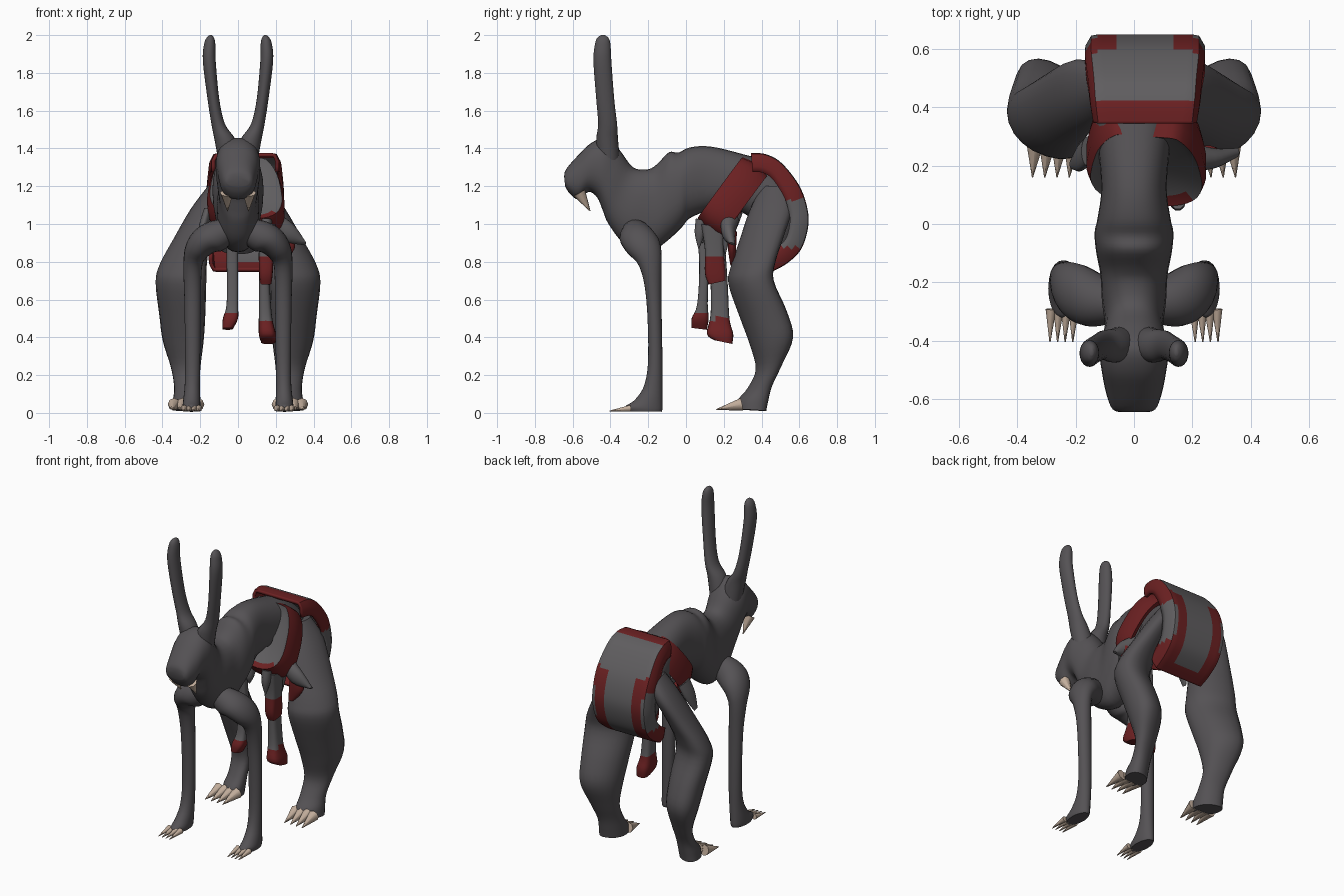
import bpy, bmesh, math
from mathutils import Vector

cube = bpy.data.objects.get("Cube")
if cube:
    bpy.data.objects.remove(cube, do_unlink=True)


def material(name, r, g, b):
    m = bpy.data.materials.new(name)
    m.use_nodes = True
    m.diffuse_color = (r, g, b, 1)
    m.node_tree.nodes["Principled BSDF"].inputs["Base Color"].default_value = (r, g, b, 1)
    return m


HIDE = material("dark grey hide", .09, .084, .09)
CLOTH = material("grey cloth", .115, .11, .115)
RED = material("deep red cloth", .15, .015, .016)
HORN = material("pale horn", .54, .42, .33)


def finish(name, bm, mats, rule=None, angle=50):
    bmesh.ops.recalc_face_normals(bm, faces=bm.faces[:])
    for f in bm.faces:
        if rule:
            f.material_index = int(rule(f.calc_center_median()))
    mesh = bpy.data.meshes.new(name)
    bm.to_mesh(mesh)
    bm.free()
    for m in mats:
        mesh.materials.append(m)
    ob = bpy.data.objects.new(name, mesh)
    bpy.context.collection.objects.link(ob)
    bpy.ops.object.select_all(action='DESELECT')
    ob.select_set(True)
    bpy.context.view_layer.objects.active = ob
    bpy.ops.object.shade_smooth_by_angle(angle=math.radians(angle))
    return ob


def smooth(points, steps=4):
    """Smooth curve passing through every given tuple."""
    out = []
    n = len(points)
    for i in range(n - 1):
        a, b, c, d = (points[min(max(i + k, 0), n - 1)] for k in (-1, 0, 1, 2))
        for s in range(steps):
            t = s / steps
            out.append([q + t / 2 * (r - p + t * (2 * p - 5 * q + 4 * r - v + t * (3 * (q - r) + v - p)))
                        for p, q, r, v in zip(a, b, c, d)])
    return out + [list(points[-1])]


def skin(bm, rings, closed=True):
    rows = [[bm.verts.new(p) for p in ring] for ring in rings]
    for a, b in zip(rows, rows[1:]):
        n = len(a)
        for i in range(n if closed else n - 1):
            j = (i + 1) % n
            bm.faces.new((a[i], a[j], b[j], b[i]))
    return rows


def loft(name, secs, mats=(HIDE,), rule=None, side=1, power=2.0, sides=20, yaw=0):
    """Sections: front y, front z, back y, back z, centre x, half width, tilt."""
    rings = []
    for y0, z0, y1, z1, x, w, tilt in smooth([tuple(s) + (0,) * (7 - len(s)) for s in secs]):
        mid = Vector((x * side, (y0 + y1) / 2, (z0 + z1) / 2))
        u = Vector((w * side, w * yaw, tilt))
        v = Vector((0, y0 - y1, z0 - z1)) / 2
        ring = []
        for k in range(sides):
            c, s = math.cos(math.tau * k / sides), math.sin(math.tau * k / sides)
            ring.append(mid + u * math.copysign(abs(c) ** (2 / power), c)
                        + v * math.copysign(abs(s) ** (2 / power), s))
        rings.append(ring)
    bm = bmesh.new()
    rows = skin(bm, rings)
    bm.faces.new(rows[0])
    bm.faces.new(rows[-1])
    return finish(name, bm, mats, rule)


def spike(name, base, tip, radius):
    base, tip = Vector(base), Vector(tip)
    axis = tip - base
    bm = bmesh.new()
    bmesh.ops.create_cone(bm, cap_ends=True, segments=8, radius1=radius, radius2=.002, depth=axis.length)
    turn = axis.to_track_quat('Z', 'Y')
    for v in bm.verts:
        v.co = turn @ v.co + (base + tip) / 2
        v.co.z = max(v.co.z, .006)
    return finish(name, bm, (HORN,))


# Head, neck and humped torso in one skin
loft("body", [
    (-.645, 1.25, -.64, 1.2, 0, .06), (-.635, 1.29, -.615, 1.16, 0, .08),
    (-.57, 1.365, -.57, 1.13, 0, .098), (-.5, 1.43, -.515, 1.17, 0, .11),
    (-.42, 1.455, -.47, 1.14, 0, .118), (-.35, 1.39, -.44, 1.07, 0, .11),
    (-.28, 1.3, -.41, 1.0, 0, .1), (-.2, 1.29, -.33, .9, 0, .11),
    (-.15, 1.32, -.2, .85, 0, .115), (-.09, 1.38, -.1, .91, 0, .13),
    (-.04, 1.378, -.02, .985, 0, .135), (.02, 1.405, .02, 1.03, 0, .125),
    (.13, 1.41, .12, 1.07, 0, .112),
    (.3, 1.37, .25, 1.08, 0, .125), (.42, 1.33, .36, 1.02, 0, .14),
    (.54, 1.23, .42, .95, 0, .15), (.59, 1.08, .45, .88, 0, .14),
    (.57, .92, .48, .84, 0, .1)], power=2.3, sides=28)

for side, tag in ((1, "left"), (-1, "right")):
    # Tall ears
    loft(tag + "_ear", [
        (-.47, 1.34, -.35, 1.34, .04, .065), (-.475, 1.45, -.36, 1.45, .07, .055),
        (-.465, 1.53, -.365, 1.53, .105, .036), (-.475, 1.66, -.38, 1.66, .13, .031),
        (-.49, 1.86, -.395, 1.86, .152, .034), (-.482, 1.95, -.4, 1.95, .15, .03),
        (-.47, 1.985, -.41, 1.985, .147, .02), (-.45, 2.0, -.43, 2.0, .145, .006)], side=side)
    # Arched forelegs
    loft(tag + "_foreleg", [
        (-.33, .97, -.21, .97, .04, .02, .06), (-.35, .935, -.17, .935, .12, .04, .075),
        (-.345, .905, -.14, .905, .18, .055, .055),
        (-.31, .85, -.13, .85, .223, .056, .03), (-.245, .77, -.13, .77, .24, .049),
        (-.21, .6, -.13, .6, .24, .044), (-.2, .3, -.125, .3, .24, .04),
        (-.22, .15, -.125, .15, .242, .04), (-.27, .07, -.125, .07, .245, .045),
        (-.32, .035, -.125, .02, .247, .047), (-.31, .008, -.13, .006, .247, .043)], side=side)
    # Heavy crooked hind legs, turned outward
    loft(tag + "_hind_leg", [
        (.4, 1.2, .54, 1.2, .11, .05), (.34, 1.07, .56, 1.09, .17, .08),
        (.285, .9, .51, .93, .245, .1), (.245, .77, .465, .8, .29, .125),
        (.235, .68, .455, .7, .302, .134), (.295, .5, .525, .54, .295, .122),
        (.345, .36, .56, .4, .29, .108), (.375, .23, .5, .25, .277, .078),
        (.33, .13, .45, .14, .27, .068), (.28, .07, .43, .06, .272, .073),
        (.27, .02, .42, .01, .275, .074)], side=side, power=2.2, yaw=.32)
    # Claws and fangs
    for i in range(4):
        x = .207 + i * .026
        spike(f"{tag}_fore_claw_{i}", (side * x, -.292, .024), (side * (x + .003), -.405, .01), .018)
        x = .212 + i * .042
        spike(f"{tag}_hind_claw_{i}", (side * x, .295, .045), (side * (x + .01), .16, .018), .034)
    spike(tag + "_fang", (side * .06, -.565, 1.165), (side * .055, -.507, 1.068), .035)


# Curved cloth panel over the rump
def panel_is_red(c):
    off = abs(c.x - .038)
    if c.z > 1.2 and c.y < .425 or c.z < .79:
        return True
    if off > .172:
        return not .88 < c.z < 1.13
    return off > .1 and c.z < 1.21 and not (off > .16 and .9 < c.z < 1.1)


rings = []
cols = 28
for y, z, half in smooth([
        (.345, 1.365, .168), (.42, 1.36, .178), (.5, 1.315, .185), (.59, 1.2, .195), (.633, 1.08, .195),
        (.636, .98, .195), (.6, .87, .19), (.53, .8, .185), (.45, .755, .18)], 6):
    inward = (Vector((0, .38, 1.05)) - Vector((0, y, z))).normalized()
    row = []
    for k in range(cols + 1):
        t = 2 * k / cols - 1
        drop = .09 * max(0, abs(t) - .78) / .22
        x = math.copysign(min(1, abs(t) * 1.17), t)
        row.append(Vector((.038 + half * x, y, z)) + inward * drop)
    rings.append(row)
bm = bmesh.new()
skin(bm, rings, closed=False)
panel = finish("rump_cloth", bm, (CLOTH, RED), panel_is_red)
solid = panel.modifiers.new("thickness", 'SOLIDIFY')
solid.thickness = .02
solid.offset = 0

# Slanted sash around the hips: a grey front wall reaching the body and a red outer band
along, across = Vector((0, .135, .185)), Vector((0, .78, -.6))
rings = []
for shift, scale in ((-.06, .35), (-.07, .78), (-.088, .93), (-.04, 1), (.04, 1), (.08, .96), (.06, .8)):
    ring = []
    for k in range(40):
        c, s = math.cos(math.tau * k / 40), math.sin(math.tau * k / 40)
        c, s = (math.copysign(abs(q) ** .75, q) for q in (c, s))
        x = .042 + c * scale * (.198 - .035 * s)
        centre = Vector((x, .262 - .08 * x, 1.155 - .08 * x))
        ring.append(centre + along * min(s, .88) * scale + across * shift)
    rings.append(ring)
bm = bmesh.new()
skin(bm, rings)
for i, f in enumerate(bm.faces):
    lip_top = f.calc_center_median().z > 1.06
    f.material_index = 0 if i < 80 and lip_top else 1
finish("hip_sash", bm, (CLOTH, RED))

# Ragged cloth flaps beside the thighs
loft("left_hip_flap", [
    (.18, 1.03, .28, 1.02, .19, .03, .03), (.19, .95, .26, .95, .27, .03, .04),
    (.23, .9, .26, .89, .355, .006, .006)], (CLOTH,))
loft("right_hip_flap", [
    (.2, 1.08, .3, 1.06, .16, .02, .012), (.18, .99, .27, .98, .185, .02, .012),
    (.19, .9, .22, .89, .215, .006, .006)], (CLOTH,), side=-1)
loft("left_flap_hem", [
    (.22, .96, .27, .96, .25, .04), (.222, .87, .265, .87, .25, .05),
    (.235, .78, .26, .78, .21, .02)], (RED,))

# Hanging straps with red ends
loft("left_short_strap", [
    (.08, 1.0, .2, .98, .16, .04), (.1, .86, .2, .86, .15, .04),
    (.1, .74, .21, .74, .148, .036), (.12, .68, .21, .7, .148, .03)],
    (CLOTH, RED), lambda c: c.z < .82, power=4)
loft("left_long_strap", [
    (.12, .98, .2, .98, .14, .025), (.13, .7, .22, .7, .14, .028), (.13, .52, .23, .5, .145, .035),
    (.11, .42, .25, .42, .155, .045), (.15, .385, .245, .365, .16, .038)],
    (CLOTH, RED), lambda c: c.z < .5, power=3)
loft("middle_strap", [
    (.05, 1.02, .11, 1.02, -.03, .03), (.07, .8, .12, .8, -.03, .03), (.06, .58, .115, .58, -.03, .03),
    (.03, .5, .12, .5, -.04, .04), (.03, .45, .11, .44, -.055, .028)],
    (CLOTH, RED), lambda c: c.z < .53, power=3)
# Torn cloth tips at the front of the sash
for i, (x, y, drop) in enumerate(((.15, .05, .13), (.02, .07, .1), (.17, .19, .16))):
    loft(f"torn_tip_{i}", [
        (y, 1.03, y + .08, 1.01, x, .03), (y - .005, .95, y + .05, .94, x, .025),
        (y + .015, 1.0 - drop, y + .02, 1.0 - drop, x, .005)], (CLOTH,), sides=10)
